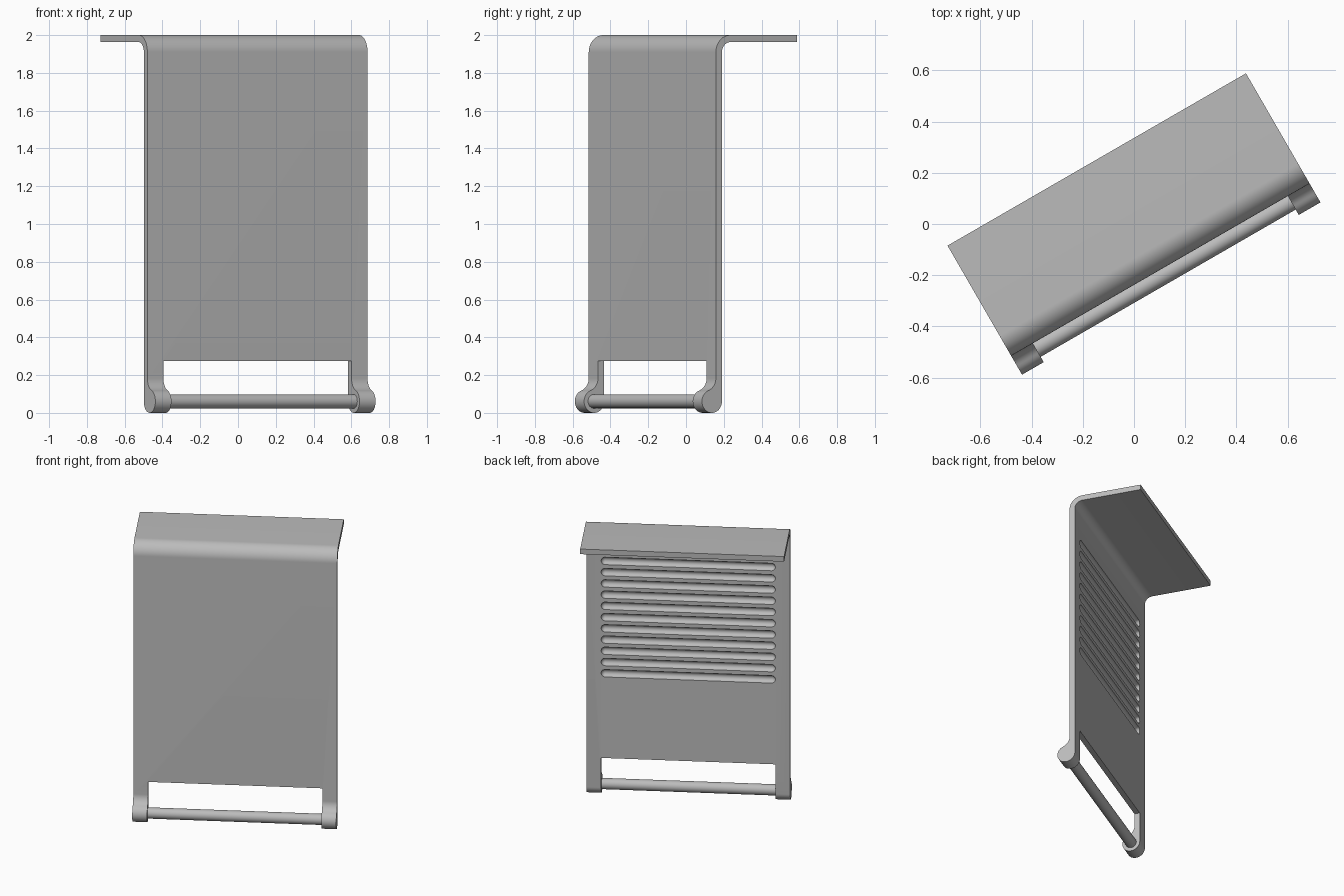
import bpy, bmesh
from math import radians, cos, sin, atan2, degrees, sqrt
from mathutils import Matrix, Vector

if "Cube" in bpy.data.objects:
    bpy.data.objects.remove(bpy.data.objects["Cube"], do_unlink=True)

TURN = radians(30)
HALF_W, HALF_D = 0.673, 0.291
THICK, FRONT = 0.037, -0.206
BACK = FRONT + THICK
BEND_R = 0.09
LUG_R, FILLET_R = 0.061, 0.07
LUG_Y = BACK - LUG_R
SLOT_X, SLOT_TOP = 0.575, 0.275

metal = bpy.data.materials.new("plain grey")
metal.use_nodes = True
grey = (0.5, 0.5, 0.5, 1)
metal.diffuse_color = grey
metal.node_tree.nodes["Principled BSDF"].inputs["Base Color"].default_value = grey


def make_object(name, bm):
    bmesh.ops.recalc_face_normals(bm, faces=bm.faces)
    mesh = bpy.data.meshes.new(name)
    bm.to_mesh(mesh)
    bm.free()
    mesh.materials.append(metal)
    obj = bpy.data.objects.new(name, mesh)
    bpy.context.collection.objects.link(obj)
    obj.rotation_euler.z = TURN
    return obj


def arc(y, z, r, start, end, steps):
    angles = [radians(start + (end - start) * i / steps) for i in range(steps + 1)]
    return [(y + r * cos(a), z + r * sin(a)) for a in angles]


def activate(obj):
    bpy.ops.object.select_all(action="DESELECT")
    obj.select_set(True)
    bpy.context.view_layer.objects.active = obj


# Side profile: flat top flap, rounded bend, long sheet, round lug at the foot
bend_y, bend_z = FRONT + BEND_R, 2 - BEND_R
fillet_y = FRONT - FILLET_R
dy = fillet_y - LUG_Y
dz = sqrt((LUG_R + FILLET_R) ** 2 - dy ** 2)
touch = degrees(atan2(dz, dy))
profile = [(HALF_D, 2)]
profile += arc(bend_y, bend_z, BEND_R, 90, 180, 16)
profile += arc(fillet_y, LUG_R + dz, FILLET_R, 0, touch - 180, 12)
profile += arc(LUG_Y, LUG_R, LUG_R, touch, 360, 32)[1:]
profile += arc(bend_y, bend_z, BEND_R - THICK, 180, 90, 16)
profile += [(HALF_D, 2 - THICK)]

bm = bmesh.new()
face = bm.faces.new([bm.verts.new((-HALF_W, y, z)) for y, z in profile])
side = bmesh.ops.extrude_face_region(bm, geom=[face])["geom"]
bmesh.ops.translate(bm, vec=(2 * HALF_W, 0, 0),
                    verts=[v for v in side if isinstance(v, bmesh.types.BMVert)])
panel = make_object("bent_panel", bm)

# Cutter: lower opening plus a column of round-ended grooves in the back
bm = bmesh.new()
box = Matrix.Translation((0, LUG_Y, SLOT_TOP - 0.5)) @ Matrix.Diagonal((2 * SLOT_X, 0.5, 1, 1))
bmesh.ops.create_cube(bm, size=1, matrix=box)
GROOVE_R = 0.027
for row in range(11):
    ball = bmesh.ops.create_uvsphere(bm, u_segments=24, v_segments=15, radius=GROOVE_R,
                                     matrix=Matrix.Rotation(radians(90), 4, "Y"))
    for v in ball["verts"]:
        stretch = (SLOT_X - GROOVE_R) * (1 if v.co.x > 0 else -1)
        v.co += Vector((stretch, BACK, 0.89 + 0.0815 * row))
cutter = make_object("groove_cutter", bm)
cutter.hide_render = True

cut = panel.modifiers.new("openings", "BOOLEAN")
cut.operation, cut.solver, cut.object = "DIFFERENCE", "EXACT", cutter
activate(panel)
bpy.ops.object.modifier_apply(modifier=cut.name)
bpy.data.objects.remove(cutter, do_unlink=True)

# Round bar between the two lugs
bm = bmesh.new()
bmesh.ops.create_cone(bm, cap_ends=True, segments=32, radius1=0.037, radius2=0.037,
                      depth=2 * SLOT_X + 0.02,
                      matrix=Matrix.Translation((0, LUG_Y, LUG_R)) @ Matrix.Rotation(radians(90), 4, "Y"))
rod = make_object("cross_bar", bm)

for obj in (panel, rod):
    activate(obj)
    bpy.ops.object.shade_smooth_by_angle(angle=radians(30))
